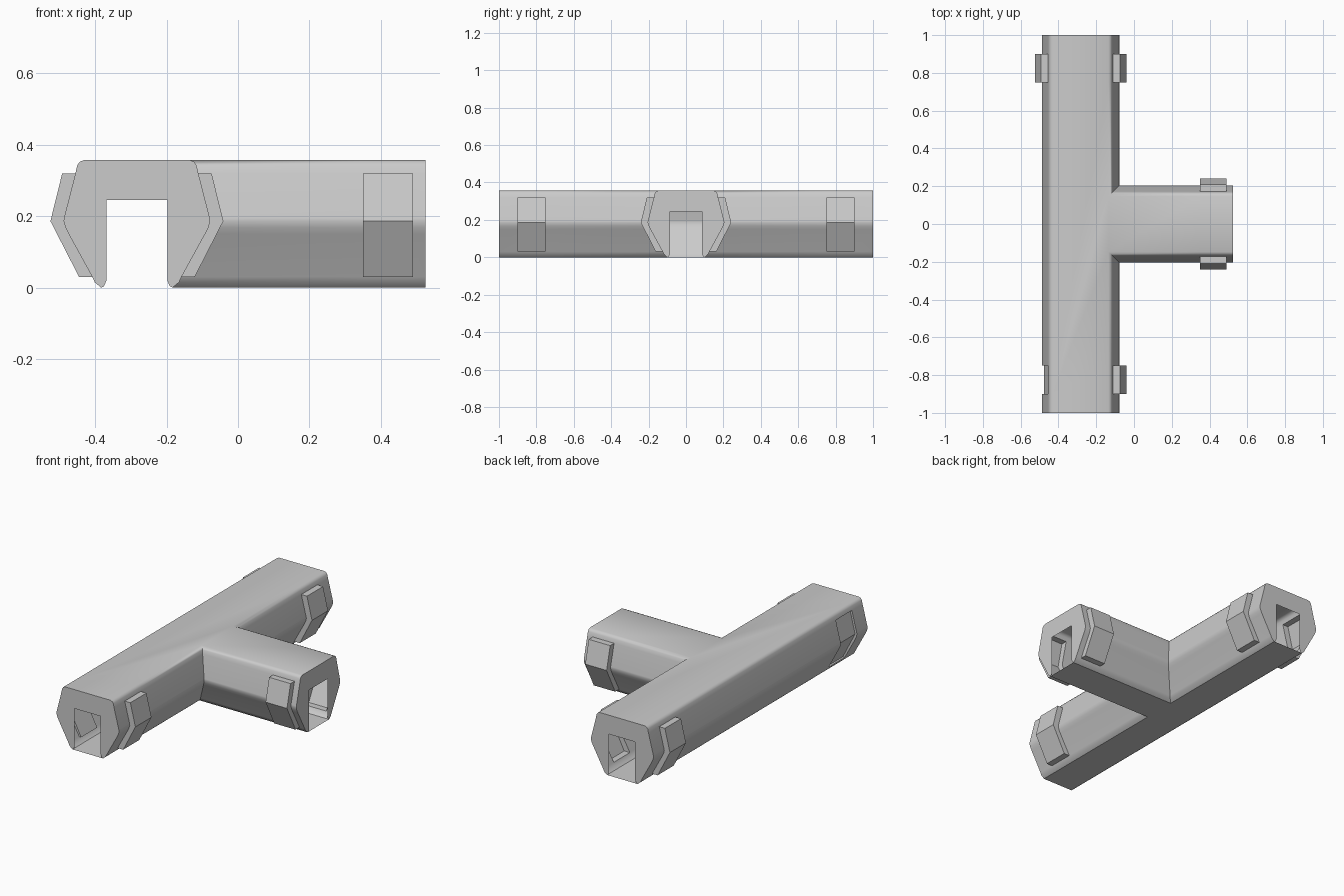
import bpy, bmesh, math
from mathutils import Vector

if "Cube" in bpy.data.objects:
    bpy.data.objects.remove(bpy.data.objects["Cube"])

XC, END = -0.283, 0.525          # main tunnel centre line, end of side branch
# Half cross-section of every tunnel: (half width, height), floor to roof
PROFILE = [(.10, 0), (.118, .015), (.125, .03), (.191, .15), (.20, .168),
           (.205, .186), (.204, .195), (.172, .32), (.167, .342), (.16, .352), (.148, .357)]
LOW, MID, HIGH = 2, 5, 7         # profile rows spanned by the side panels
DOOR_W, DOOR_H = 0.085, 0.245
CAPS = (5, 12, 19)               # outline segments that are tunnel ends
# outline segment -> (panel name, panel offset from the wall)
PANELS = {1: ("panel_left_back", .037), 3: ("panel_left_front_recessed", -.012),
          7: ("panel_right_front", .037), 17: ("panel_right_back", .037),
          10: ("panel_branch_front", .037), 14: ("panel_branch_back", .037)}
UP = Vector((0, 0, 1))


def outline(w, z):
    """T-shaped outline, counter-clockwise, at half width w and height z."""
    r = XC + w
    pts = [(XC - w, y) for y in (1, .9, .75, -.75, -.9, -1)]
    pts += [(r, y) for y in (-1, -.9, -.75, -w)]
    pts += [(x, -w) for x in (.35, .49, END)]
    pts += [(x, w) for x in (END, .49, .35)]
    pts += [(r, y) for y in (w, .75, .9, 1)]
    return [Vector((x, y, z)) for x, y in pts]


def make_object(name, faces, smooth):
    bm = bmesh.new()
    for f in faces:
        bm.faces.new([bm.verts.new(p) for p in f])
    bmesh.ops.remove_doubles(bm, verts=bm.verts[:], dist=1e-5)
    mesh = bpy.data.meshes.new(name)
    bm.to_mesh(mesh)
    bm.free()
    ob = bpy.data.objects.new(name, mesh)
    bpy.context.collection.objects.link(ob)
    if smooth:
        bpy.ops.object.select_all(action='DESELECT')
        bpy.context.view_layer.objects.active = ob
        ob.select_set(True)
        bpy.ops.object.shade_smooth_by_angle(angle=math.radians(35))
    return ob


loops = [outline(w, z) for w, z in PROFILE]
N = len(loops[0])

# Tunnel shell: floor, roof and walls, with openings behind the panels
shell = [loops[0][::-1], loops[-1]]
for k in range(len(loops) - 1):
    for i in range(N):
        if i in CAPS or (i in PANELS and LOW <= k < HIGH):
            continue
        j = (i + 1) % N
        shell.append([loops[k][i], loops[k][j], loops[k + 1][j], loops[k + 1][i]])
make_object("tunnel_shell", shell, True)

# End walls with a doorway
for i, name in zip(CAPS, ("front", "branch", "back")):
    a = [l[i] for l in loops]
    b = [l[(i + 1) % N] for l in loops]
    mid = (a[0] + b[0]) / 2
    d = (b[0] - a[0]).normalized()

    def door(w, z):
        return mid + d * w + UP * z

    make_object("end_wall_" + name, [
        b + a[::-1] + [door(-.092, .004), door(-DOOR_W, .02), door(-DOOR_W, DOOR_H),
                       door(DOOR_W, DOOR_H), door(DOOR_W, .02), door(.092, .004)]], False)

# Chevron side panels, open towards the inside of the tunnel
for i, (name, depth) in PANELS.items():
    a = [l[i] for l in loops]
    b = [l[i + 1] for l in loops]
    off = (b[0] - a[0]).normalized().cross(UP)
    off = (b[MID] - a[MID]).normalized().cross(UP) * depth
    a0, a1, a2 = [a[k] + off for k in (LOW, MID, HIGH)]
    b0, b1, b2 = [b[k] + off for k in (LOW, MID, HIGH)]
    make_object(name, [
        [a0, b0, b1, a1], [a1, b1, b2, a2],
        [a2, b2, b[HIGH], a[HIGH]], [a[LOW], b[LOW], b0, a0],
        [b2, b1, b0] + b[LOW:HIGH + 1],
        ([a2, a1, a0] + a[LOW:HIGH + 1])[::-1]], False)
